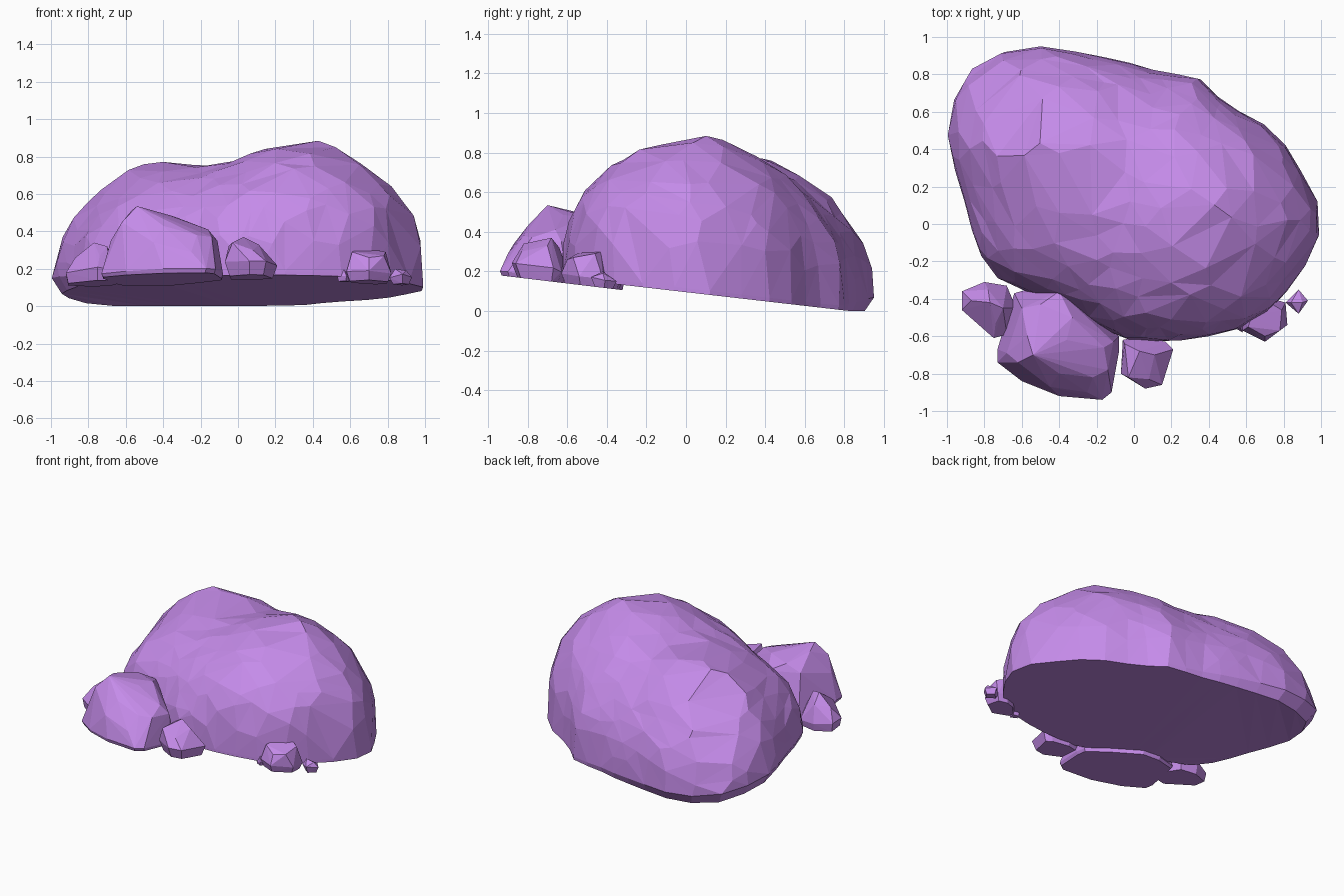
import bpy, bmesh, math, random
from mathutils import Vector
from mathutils.geometry import delaunay_2d_cdt, intersect_line_line_2d

if "Cube" in bpy.data.objects:
    bpy.data.objects.remove(bpy.data.objects["Cube"])

random.seed(4)
mat = bpy.data.materials.new("purple_stone")
mat.diffuse_color = (0.56, 0.26, 0.82, 1)
mat.use_nodes = True
mat.node_tree.nodes["Principled BSDF"].inputs["Base Color"].default_value = mat.diffuse_color


def finish(bm, name):
    bmesh.ops.recalc_face_normals(bm, faces=bm.faces)
    mesh = bpy.data.meshes.new(name)
    bm.to_mesh(mesh)
    bm.free()
    mesh.materials.append(mat)
    bpy.context.collection.objects.link(bpy.data.objects.new(name, mesh))


# Main boulder: plan outline, tilted base and two-humped crown
outline = [Vector(p) for p in [
    (1, -.02), (.98, .13), (.9, .27), (.83, .4), (.72, .52), (.58, .59), (.45, .68),
    (.34, .79), (.15, .81), (-.05, .87), (-.3, .92), (-.5, .95), (-.75, .91),
    (-.88, .82), (-.96, .67), (-1, .5), (-.97, .33), (-.9, .1), (-.85, -.1),
    (-.77, -.27), (-.6, -.35), (-.4, -.43), (-.2, -.54), (-.05, -.62), (.2, -.63),
    (.4, -.6), (.6, -.55), (.75, -.45), (.9, -.25), (.97, -.13)]]
center = Vector((-.02, .12))


def ground(x, y):
    return .095 - .115 * y + .1 * max(0, -x - .7)


def rim(d):
    for a, b in zip(outline, outline[1:] + outline[:1]):
        hit = intersect_line_line_2d(center, center + d * 3, a, b)
        if hit:
            return hit
    return center + d * .8


def crown(x, y):
    sx = .38 if x < .38 else .55
    right = math.exp(-((x - .38) / sx) ** 2 - ((y - .1) / .55) ** 2)
    left = math.exp(-((x + .48) / .4) ** 2 - ((y - .44) / .42) ** 2)
    return .59 + .235 * right + .185 * left


def undercut(d):
    return .02 + .07 * max(0, d.dot(Vector((-.75, .66)))) ** 2


# Scattered disc points, evenly spaced along the dome, give irregular facets
pts = [Vector((0, 0))]
rings = [(.12, 6), (.24, 11), (.36, 16), (.48, 20), (.6, 25),
         (.71, 28), (.81, 30), (.905, 32), (1, 36)]
for t, n in rings:
    for i in range(n):
        wobble = .38 if t < 1 else 0
        a = (i + random.uniform(-wobble, wobble) + n % 3 * .3) * math.tau / n
        r = t + random.uniform(-.1, .1) * wobble
        pts.append(Vector((math.cos(a), math.sin(a))) * r)
uv, _, tris, *_ = delaunay_2d_cdt(pts, [], [], 0, 1e-6)

bm = bmesh.new()
verts = []
for p in uv:
    t = min(p.length, 1)
    s = 1 - (1 - t) ** 1.9 if t < .9999 else 1
    d = p.normalized() if t > 1e-5 else Vector((1, 0))
    q = center + (rim(d) - center) * s
    # Lower power makes that side of the dome steeper
    power = .53 - .17 * max(0, d.x) - .1 * max(0, d.dot(Vector((.5, -.87))))
    power -= .12 * max(0, d.y)
    dome = max(0, 1 - s ** 2.6) ** power if s < 1 else 0
    z = ground(q.x, q.y) + undercut(d) * s ** 4 + crown(q.x, q.y) * dome
    if .1 < t < .95:
        z += random.uniform(-.012, .012)
    verts.append(bm.verts.new((q.x, q.y, z)))
for t in tris:
    bm.faces.new([verts[i] for i in t])

# Tuck the rim under to the flat base
edges = [e for e in bm.edges if e.is_boundary]
geo = bmesh.ops.extrude_edge_only(bm, edges=edges)["geom"]
for v in [g for g in geo if isinstance(g, bmesh.types.BMVert)]:
    off = v.co.xy - center
    q = center + off * (1 - .9 * (undercut(off.normalized()) - .02))
    v.co = (q.x, q.y, max(0, ground(q.x, q.y)))
bmesh.ops.contextual_create(bm, geom=[e for e in bm.edges if e.is_boundary])
bmesh.ops.triangulate(bm, faces=[f for f in bm.faces if len(f.verts) > 4])
finish(bm, "main_boulder")


# Small rocks: hull of an inset base, a widest ring and a few top points
def rock(name, ring, rise, tops, inset=.85):
    bm = bmesh.new()
    mid = sum((Vector(p) for p in ring), Vector((0, 0))) / len(ring)
    for p in ring:
        q = mid + (Vector(p) - mid) * inset
        bm.verts.new((q.x, q.y, .067 - .12 * q.y))
        bm.verts.new((p[0], p[1], .067 - .12 * p[1] + rise * random.uniform(.7, 1.2)))
    for p in tops:
        bm.verts.new(p)
    res = bmesh.ops.convex_hull(bm, input=bm.verts[:])
    junk = {g for g in res["geom_interior"] + res["geom_unused"]
            if isinstance(g, bmesh.types.BMVert)}
    bmesh.ops.delete(bm, geom=list(junk), context="VERTS")
    finish(bm, name)


rock("large_side_rock",
     [(-.64, -.37), (-.5, -.33), (-.37, -.34), (-.2, -.48), (-.08, -.6), (-.08, -.68),
      (-.12, -.9), (-.17, -.94), (-.4, -.92), (-.6, -.84), (-.73, -.74), (-.73, -.67)],
     .025,
     [(-.54, -.7, .535), (-.57, -.6, .51), (-.36, -.62, .485), (-.33, -.5, .475),
      (-.5, -.43, .47), (-.16, -.66, .41), (-.62, -.74, .45), (-.4, -.8, .43),
      (-.22, -.82, .38), (-.14, -.78, .37), (-.6, -.45, .42), (-.68, -.69, .35),
      (-.11, -.63, .35), (-.45, -.87, .34), (-.25, -.9, .29), (-.4, -.36, .42)], .97)
rock("left_rock",
     [(-.92, -.36), (-.8, -.31), (-.68, -.33), (-.63, -.45), (-.68, -.59), (-.75, -.61),
      (-.92, -.46)], .06,
     [(-.77, -.42, .34), (-.7, -.45, .32), (-.74, -.53, .27), (-.87, -.41, .26),
      (-.78, -.35, .28)], .92)
rock("center_rock",
     [(-.06, -.62), (.03, -.6), (.17, -.63), (.21, -.67), (.15, -.86), (.06, -.88),
      (-.07, -.8)], .07,
     [(.03, -.68, .37), (-.03, -.82, .34), (.11, -.7, .33), (-.05, -.64, .32),
      (.08, -.83, .3)], .82)
rock("right_rock",
     [(.58, -.52), (.66, -.43), (.74, -.4), (.81, -.42), (.82, -.54), (.7, -.63),
      (.58, -.57)], .06,
     [(.61, -.55, .29), (.63, -.49, .3), (.74, -.43, .3), (.79, -.46, .29),
      (.78, -.57, .27), (.7, -.6, .26)], .85)
rock("right_pebble", [(.53, -.55), (.55, -.51), (.6, -.52), (.58, -.58)], .03,
     [(.56, -.54, .215)], .8)
rock("outer_pebble", [(.81, -.42), (.88, -.35), (.93, -.41), (.88, -.48)], .04,
     [(.84, -.42, .2), (.9, -.42, .19)], .7)
